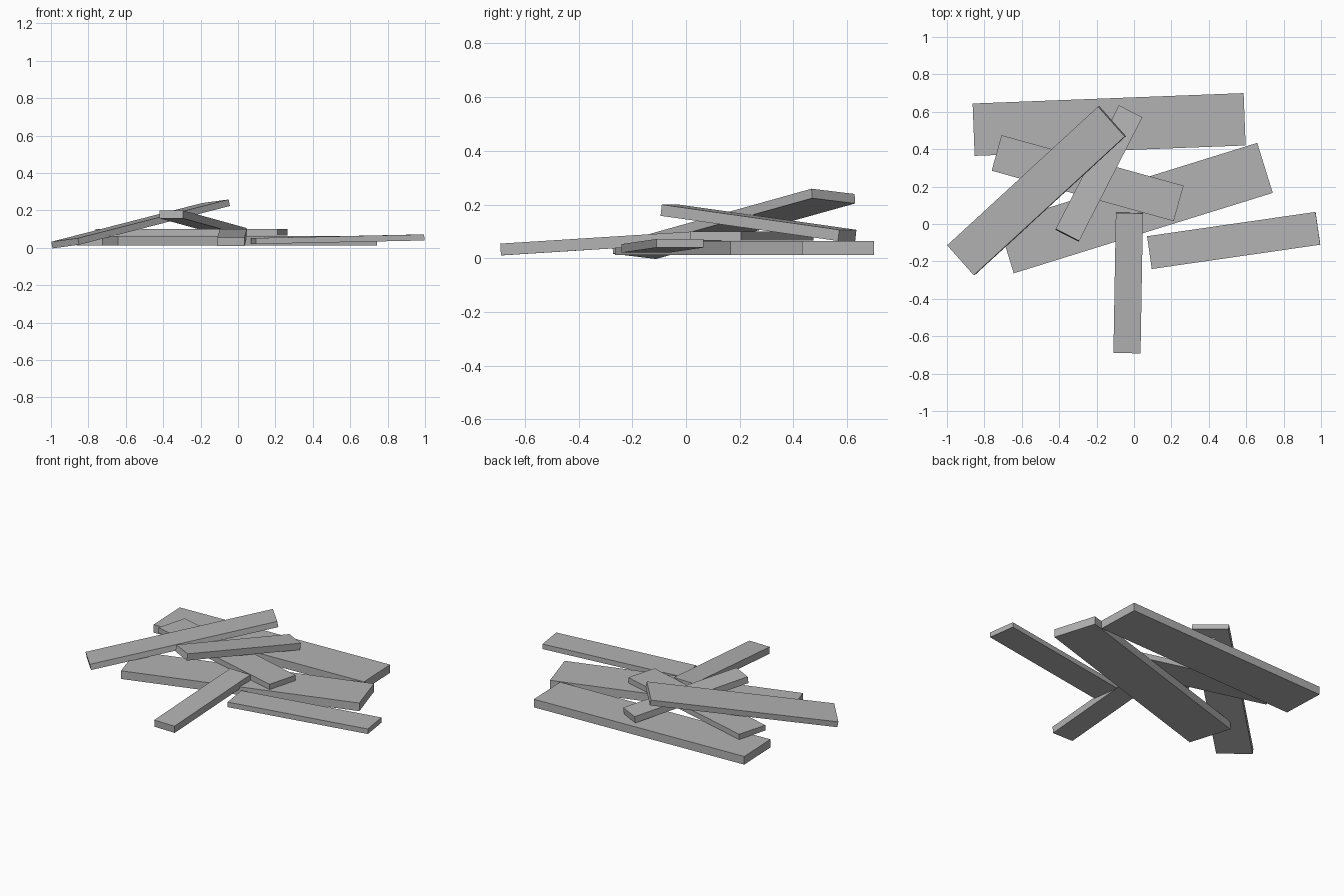
import bpy
from math import radians

cube = bpy.data.objects.get("Cube")
if cube:
    bpy.data.objects.remove(cube, do_unlink=True)

# One weathered grey for all the boards
grey = bpy.data.materials.new("plain_grey")
grey.use_nodes = True
colour = (0.45, 0.45, 0.45, 1)
grey.diffuse_color = colour
grey.node_tree.nodes["Principled BSDF"].inputs["Base Color"].default_value = colour


def plank(name, centre, size, yaw, pitch=0, roll=0):
    """A board lying along its own x; pitch lifts its far end, roll tips it sideways."""
    bpy.ops.mesh.primitive_cube_add(size=1, location=centre)
    board = bpy.context.object
    board.name = name
    board.scale = size
    board.rotation_euler = (radians(roll), radians(-pitch), radians(yaw))
    bpy.ops.object.transform_apply(location=False, rotation=False, scale=True)
    board.data.materials.append(grey)
    return board


# Wide boards flat on the ground
plank("back_wide_plank", (-0.133, 0.532, 0.038), (1.45, 0.28, 0.052), 2.2)
plank("middle_wide_plank", (0.008, 0.085, 0.038), (1.45, 0.28, 0.052), 17.25)

# Board resting flat on the wide ones
plank("crossing_plank", (-0.248, 0.245, 0.083), (1.01, 0.197, 0.034), -15.5)

# Boards leaning on the pile
plank("long_leaning_plank", (-0.521, 0.178, 0.128), (1.115, 0.215, 0.036), 42.6, 10.7, -5.3)
plank("short_top_plank", (-0.188, 0.27, 0.132), (0.748, 0.141, 0.042), 62.9, -7.2)
plank("front_plank", (-0.031, -0.315, 0.056), (0.75, 0.145, 0.044), 89, 3.6)
plank("right_plank", (0.533, -0.088, 0.046), (0.91, 0.177, 0.032), 8.2, 1.2)
